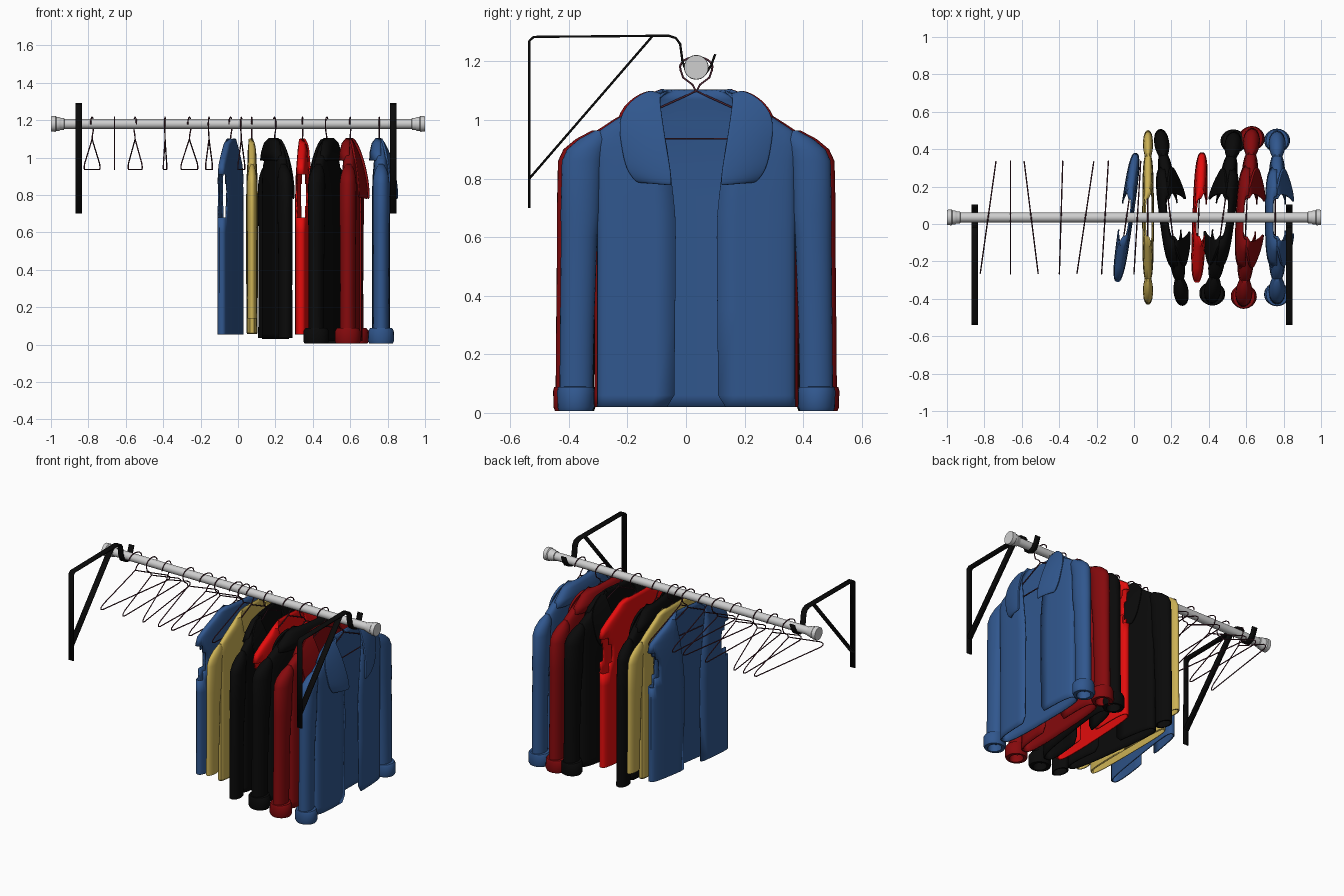
import bpy
import math
from mathutils import Vector

old_cube = bpy.data.objects.get("Cube")
if old_cube:
    bpy.data.objects.remove(old_cube, do_unlink=True)

ROD_Y, ROD_Z = 0.035, 1.18


def make_material(name, red, green, blue, roughness=0.6):
    material = bpy.data.materials.new(name)
    material.use_nodes = True
    shader = material.node_tree.nodes["Principled BSDF"]
    shader.inputs["Base Color"].default_value = (red, green, blue, 1)
    shader.inputs["Roughness"].default_value = roughness
    material.diffuse_color = (red, green, blue, 1)
    return material


blue_cloth = make_material("blue cloth", 0.03, 0.095, 0.27)
yellow_cloth = make_material("yellow cloth", 0.6, 0.44, 0.09)
black_cloth = make_material("black cloth", 0.003, 0.003, 0.003)
red_cloth = make_material("bright red cloth", 0.78, 0.004, 0.004)
dark_red_cloth = make_material("dark red cloth", 0.24, 0.003, 0.004)
grey_metal = make_material("grey metal", 0.62, 0.62, 0.62)
maroon_wire = make_material("maroon wire", 0.08, 0.02, 0.035)
black_metal = make_material("black metal", 0.003, 0.003, 0.003)


def grid_object(name, rows, material, closed=False, caps=False, thickness=0.0,
                rounded=False, skip=None):
    """Skin a list of equally long point rows."""
    count = len(rows[0])
    points = [p for row in rows for p in row]
    faces = []
    for r in range(len(rows) - 1):
        for c in range(count if closed else count - 1):
            n = (c + 1) % count
            if skip and skip(r, c):
                continue
            faces.append((r * count + c, r * count + n,
                          (r + 1) * count + n, (r + 1) * count + c))
    if caps:
        last = (len(rows) - 1) * count
        faces.append(tuple(reversed(range(count))))
        faces.append(tuple(range(last, last + count)))
    mesh = bpy.data.meshes.new(name)
    mesh.from_pydata(points, [], faces)
    mesh.materials.append(material)
    obj = bpy.data.objects.new(name, mesh)
    bpy.context.collection.objects.link(obj)
    bpy.ops.object.select_all(action="DESELECT")
    obj.select_set(True)
    bpy.context.view_layer.objects.active = obj
    bpy.ops.object.mode_set(mode="EDIT")
    bpy.ops.mesh.select_all(action="SELECT")
    bpy.ops.mesh.normals_make_consistent(inside=False)
    bpy.ops.object.mode_set(mode="OBJECT")
    bpy.ops.object.shade_smooth_by_angle(angle=math.radians(40))
    if thickness:
        solid = obj.modifiers.new("thickness", "SOLIDIFY")
        solid.thickness = thickness
        solid.offset = 0
    if rounded:
        soft = obj.modifiers.new("soft", "SUBSURF")
        soft.levels = soft.render_levels = 2
    return obj


def placer(x, slope, facing=1):
    """Map (across, depth, height) of a hung item into the scene."""
    angle = math.atan(slope)
    s, c = math.sin(angle), math.cos(angle)
    return lambda u, d, z: Vector((x + u * s + facing * d * c,
                                   ROD_Y + u * c - facing * d * s, z))


def signed_power(value, power):
    return math.copysign(abs(value) ** power, value)


def cross_section(width, depth, gap=0.0, steps=40, power=0.6):
    """Rounded box outline, split at the front by a gap."""
    start = math.asin(min(1, gap / width) ** (1 / power))
    result = []
    for i in range(steps + 1):
        t = start + (math.tau - 2 * start) * i / steps
        result.append((width * signed_power(math.sin(t), power),
                       depth * signed_power(math.cos(t), power)))
    return result


# Body: height, half width, depth share, front gap
BODY = [(0.0, 0.335, 1, 0.1), (0.06, 0.335, 1, 0.075), (0.35, 0.335, 1, 0.072),
        (0.6, 0.335, 1, 0.07), (0.68, 0.337, 1, 0.072), (0.74, 0.337, 1, 0.078),
        (0.8, 0.337, 1, 0.085), (0.86, 0.34, 0.95, 0.093), (0.91, 0.345, 0.9, 0.1),
        (0.96, 0.33, 0.8, 0.11), (1.0, 0.27, 0.75, 0.118), (1.04, 0.2, 0.7, 0.125),
        (1.07, 0.155, 0.6, 0.13), (1.098, 0.1, 0.55, 0.0999)]
# Sleeve: height, centre, radius, depth share
SLEEVE = [(0.965, 0.325, 0.02, 0.3), (0.935, 0.35, 0.05, 0.7), (0.9, 0.375, 0.066, 0.9),
          (0.86, 0.389, 0.07, 1), (0.68, 0.395, 0.068, 1), (0.6, 0.4, 0.062, 0.95),
          (0.3, 0.407, 0.058, 0.9)]
# Lapel: height, inner edge, outer edge, depth
LAPEL = [(1.09, 0.12, 0.15, 0.0), (1.07, 0.125, 0.21, 0.02), (1.0, 0.115, 0.27, 0.05),
         (0.9, 0.1, 0.255, 0.075), (0.82, 0.085, 0.24, 0.085), (0.775, 0.085, 0.2, 0.085)]


def ring(place, centre, radius, depth, z, steps=24):
    return [place(centre + radius * math.cos(math.tau * i / steps),
                  depth * math.sin(math.tau * i / steps), z) for i in range(steps)]


def garment(label, material, x, slope, facing, depth, bottom, scale=1.0,
            sleeve_end=None, cuff=False, collar=False, closed=False):
    base = placer(x, slope, facing)

    def place(u, d, z):
        return base(u * scale, d, z)

    # Hollow body, open at the hem and neck
    sections, rows = [], []
    for z, width, share, gap in BODY:
        if closed and z < 0.95:
            gap = 0.002
        section = cross_section(width, depth * share, gap)
        sections.append(section)
        rows.append([place(u, d, max(z, bottom)) for u, d in section])

    def armhole(r, c):
        z = (BODY[r][0] + BODY[r + 1][0]) / 2
        u, d = sections[r][c]
        reach = 0.85 - abs(z - 0.8) * 2
        return 0.68 < z < 0.91 and abs(u) > 0.26 and abs(d) < depth * reach

    grid_object(label + " body", rows, material, thickness=0.008,
                skip=None if sleeve_end is not None else armhole)

    for side, word in ((1, "left"), (-1, "right")):
        if sleeve_end is not None:
            stations = SLEEVE + [(sleeve_end, 0.41, 0.057, 0.95)]
            tube = [ring(place, side * c, r, depth * k, z) for z, c, r, k in stations]
            tube.append(ring(place, side * 0.41, 0.046, depth * 0.75, sleeve_end))
            tube.append(ring(place, side * 0.408, 0.046, depth * 0.75, 0.3))
            grid_object(f"{label} {word} sleeve", tube, material, closed=True, caps=True)
        if cuff:
            # Turned-back cuff band with softened rims
            band = [(0.09, 0.05, 0.8), (0.088, 0.061, 1.3), (0.075, 0.064, 1.5),
                    (0.02, 0.063, 1.55), (0.006, 0.058, 1.4), (0.006, 0.045, 0.9),
                    (0.06, 0.043, 0.8)]
            loops = [ring(place, side * 0.411, r, depth * k, z) for z, r, k in band]
            grid_object(f"{label} {word} cuff", loops, material, closed=True, caps=True)
        if collar:
            flap = []
            for z, inner, outer, d in LAPEL:
                flap.append([place(side * (inner + (outer - inner) * t),
                                   d * (1 - 0.45 * t * t), z + 0.01 * t)
                             for t in (0, 0.05, 0.35, 0.7, 0.95, 1)])
            grid_object(f"{label} {word} lapel", flap, material, thickness=0.014,
                        rounded=True)
    if collar:
        # Collar fall across the back of the neck
        fall = []
        for z, width, d in ((1.1, 0.115, 0.025), (1.075, 0.18, 0.045),
                            (1.03, 0.235, 0.055), (0.985, 0.27, 0.058)):
            fall.append([place(u, v, z)
                         for u, v in cross_section(width, d, width, steps=20)])
        grid_object(label + " back collar", fall, material, thickness=0.012)


garment("blue vest", blue_cloth, -0.04, 0.145, -1, 0.032, 0.055)
garment("yellow sweater", yellow_cloth, 0.075, 0.0, 1, 0.027, 0.06,
        sleeve_end=0.14, closed=True)
garment("black coat", black_cloth, 0.2, -0.13, 1, 0.04, 0.03, 1.02,
        sleeve_end=0.035, collar=True)
garment("red vest", red_cloth, 0.35, 0.04, 1, 0.034, 0.055)
garment("black jacket", black_cloth, 0.475, 0.14, -1, 0.045, 0.02,
        sleeve_end=0.05, cuff=True, collar=True)
garment("dark red jacket", dark_red_cloth, 0.608, 0.05, 1, 0.045, 0.02, 1.03,
        sleeve_end=0.05, cuff=True, collar=True)
garment("blue jacket", blue_cloth, 0.765, 0.0, 1, 0.045, 0.02,
        sleeve_end=0.05, cuff=True, collar=True)


# Wire hangers
def wire(name, points, cyclic=False):
    curve = bpy.data.curves.new(name, "CURVE")
    curve.dimensions = "3D"
    curve.bevel_depth = 0.0035
    curve.bevel_resolution = 1
    curve.materials.append(maroon_wire)
    spline = curve.splines.new("POLY")
    spline.points.add(len(points) - 1)
    for target, p in zip(spline.points, points):
        target.co = (*p, 1)
    spline.use_cyclic_u = cyclic
    bpy.context.collection.objects.link(bpy.data.objects.new(name, curve))


HANGERS = [(-0.78, 0.14), (-0.66, 0), (-0.55, -0.125), (-0.39, 0.03), (-0.26, 0.15),
           (-0.155, 0.06), (-0.04, 0.145), (0.018, 0.06), (0.073, 0), (0.195, -0.13),
           (0.345, 0.04), (0.475, 0.14), (0.6, 0.05), (0.755, 0)]
HALF = [(0.03, 1.085), (0.28, 0.972), (0.302, 0.955), (0.302, 0.942), (0.285, 0.936)]
for number, (x, slope) in enumerate(HANGERS):
    place = placer(x, slope)
    flip = -1 if number % 2 else 1
    frame = [(0, 1.1)] + HALF + [(-u, z) for u, z in reversed(HALF)]
    wire(f"hanger frame {number}", [place(u, 0, z) for u, z in frame], True)
    hook = [(0, 1.095), (0.012, 1.12), (0.045, 1.145)]
    for i in range(11):
        t = math.radians(-15 + 20 * i)
        hook.append((0.056 * math.cos(t), ROD_Z + 0.036 * math.sin(t)))
    wire(f"hanger hook {number}", [place(u * flip, 0, z) for u, z in hook])

# Rod with stepped end caps
half_rod = [(1, 0.03), (1, 0.041), (0.975, 0.042), (0.97, 0.037), (0.955, 0.037),
            (0.95, 0.033), (0.93, 0.031), (0.928, 0.026)]
profile = [(-x, r) for x, r in half_rod] + list(reversed(half_rod))
turned = [[(x, ROD_Y + r * math.cos(math.tau * i / 32), ROD_Z + r * math.sin(math.tau * i / 32))
           for i in range(32)] for x, r in profile]
grid_object("hanging rod", turned, grey_metal, closed=True, caps=True)

# Wall brackets: bent strip with a cup for the rod, and a diagonal brace
STRIP = [(-0.535, 0.7), (-0.535, 1.27), (-0.52, 1.284), (-0.06, 1.288), (-0.035, 1.28),
         (-0.02, 1.26), (-0.012, 1.2), (0.004, 1.157), (0.035, 1.145), (0.066, 1.157),
         (0.085, 1.185), (0.1, 1.225)]
BRACE = [(-0.535, 0.8), (-0.115, 1.286)]
for x, word in ((-0.852, "right"), (0.83, "left")):
    for part, path in (("bracket", STRIP), ("brace", BRACE)):
        strip = [[(x - 0.018, y, z), (x + 0.018, y, z)] for y, z in path]
        grid_object(f"{word} {part}", strip, black_metal, thickness=0.008)
